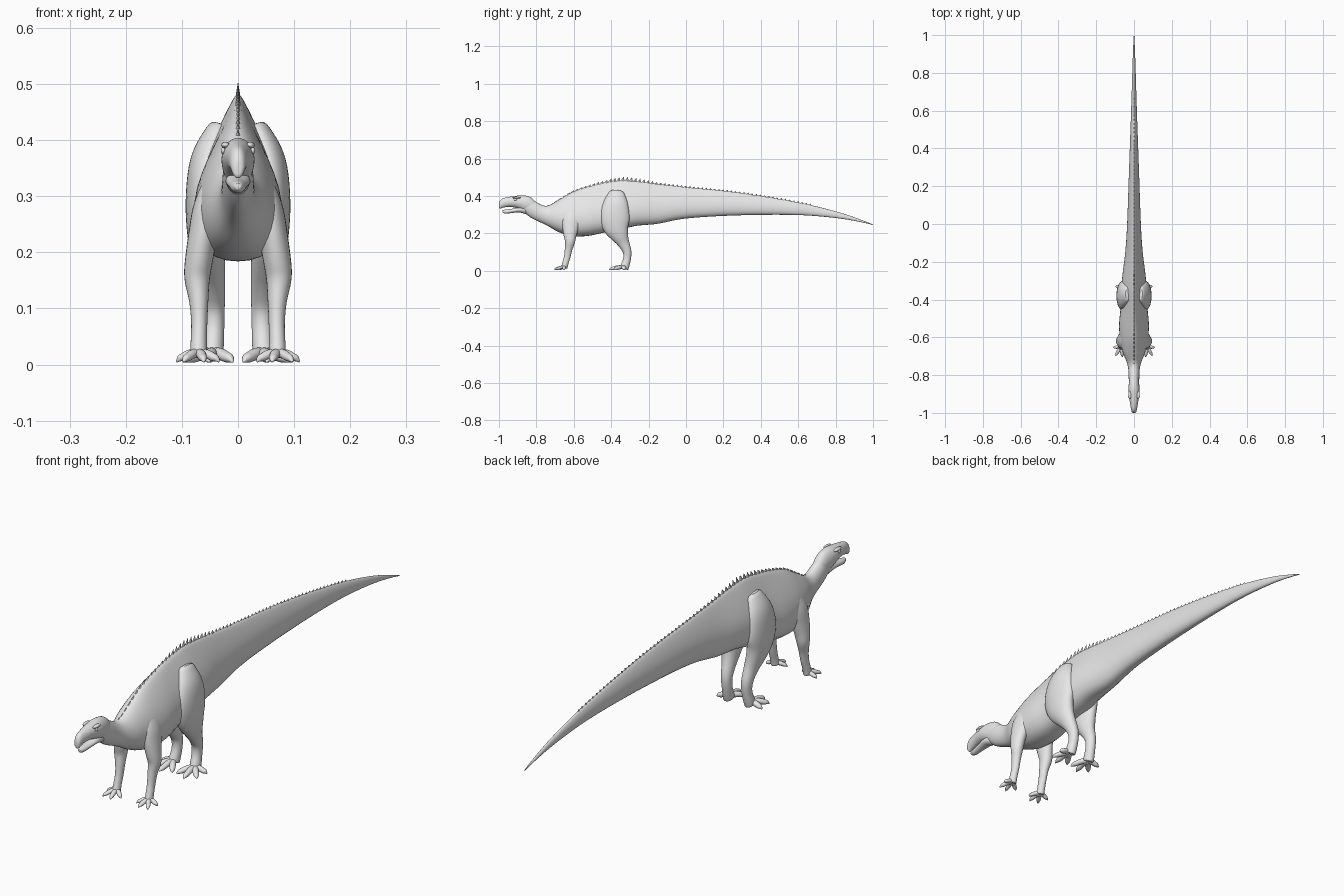
import bpy, bmesh, math
from mathutils import Vector

cube = bpy.data.objects.get("Cube")
if cube:
    bpy.data.objects.remove(cube)

skin = bpy.data.materials.new("grey_skin")
skin.use_nodes = True
skin.diffuse_color = (0.8, 0.8, 0.8, 1)
skin.node_tree.nodes["Principled BSDF"].inputs["Base Color"].default_value = (0.8, 0.8, 0.8, 1)


def loft(name, rings, subdiv=1, angle=60):
    """Skin a closed surface over rings of points."""
    bm = bmesh.new()
    loops = [[bm.verts.new(p) for p in ring] for ring in rings]
    n = len(loops[0])
    for a, b in zip(loops, loops[1:]):
        for i in range(n):
            bm.faces.new((a[i], a[(i + 1) % n], b[(i + 1) % n], b[i]))
    bm.faces.new(loops[0])
    bm.faces.new(loops[-1])
    bmesh.ops.recalc_face_normals(bm, faces=bm.faces)
    return finish(name, bm, subdiv, angle)


def finish(name, bm, subdiv=0, angle=60):
    mesh = bpy.data.meshes.new(name)
    bm.to_mesh(mesh)
    bm.free()
    mesh.materials.append(skin)
    obj = bpy.data.objects.new(name, mesh)
    bpy.context.collection.objects.link(obj)
    if subdiv:
        mod = obj.modifiers.new("smooth", "SUBSURF")
        mod.levels = mod.render_levels = subdiv
    bpy.ops.object.select_all(action="DESELECT")
    obj.select_set(True)
    bpy.context.view_layer.objects.active = obj
    bpy.ops.object.shade_smooth_by_angle(angle=math.radians(angle))
    return obj


def spline(keys, steps):
    """Catmull-Rom interpolation through rows of numbers."""
    out = []
    for i in range(len(keys) - 1):
        k = [keys[max(0, min(len(keys) - 1, i + d))] for d in (-1, 0, 1, 2)]
        for s in range(steps):
            t = s / steps
            out.append([0.5 * (2 * b + (c - a) * t + (2 * a - 5 * b + 4 * c - d) * t * t
                               + (3 * b - a - 3 * c + d) * t ** 3) for a, b, c, d in zip(*k)])
    return out + [list(keys[-1])]


def tube(name, keys, ref, sides=12, steps=3):
    """Oval tube through keys of x, y, z, side radius, other radius."""
    rows = spline(keys, steps)
    pts = [Vector(r[:3]) for r in rows]
    rings = []
    for i, r in enumerate(rows):
        tan = (pts[min(i + 1, len(pts) - 1)] - pts[max(i - 1, 0)]).normalized()
        side = tan.cross(Vector(ref)).normalized()
        other = side.cross(tan)
        turn = [2 * math.pi * j / sides for j in range(sides)]
        rings.append([pts[i] + side * r[3] * math.cos(a) + other * r[4] * math.sin(a) for a in turn])
    return loft(name, rings)


# Half section: width share and height share, ridge to belly
PEAKED = [(0, 1), (.13, .95), (.4, .81), (.68, .65), (.9, .49), (1, .32), (.92, .14), (.55, .02), (0, 0)]
ROUND = [(math.sin(math.pi * i / 8), .5 + .5 * math.cos(math.pi * i / 8)) for i in range(9)]


def section(y, top, low, width, peak):
    half = []
    for p, r in zip(PEAKED, ROUND):
        u, v = [peak * a + (1 - peak) * b for a, b in zip(p, r)]
        half.append((u * width, y, low + v * (top - low)))
    return half + [(-x, yy, z) for x, yy, z in reversed(half[1:-1])]


# Neck, trunk and tail: y, top, underside, half width, ridge sharpness
BODY = [
    (-.88, .385, .325, .022, 0), (-.83, .385, .283, .028, 0), (-.75, .347, .245, .034, .1),
    (-.68, .382, .205, .062, .4), (-.61, .424, .184, .078, .7), (-.53, .452, .184, .082, .9),
    (-.45, .472, .2, .074, 1), (-.35, .487, .22, .07, 1), (-.26, .481, .24, .062, 1),
    (-.15, .467, .25, .048, .9), (0, .45, .279, .038, .8), (.28, .42, .296, .028, .7),
    (.6, .367, .298, .016, .4), (.82, .313, .28, .009, .2), (.95, .268, .257, .004, 0),
    (1, .248, .244, .001, 0),
]
body_rows = spline(BODY, 4)
loft("body", [section(*r) for r in body_rows], angle=80)

# Head: domed skull tapering to a beak
SKULL = [(-.8, .365, .315, .018, 0), (-.83, .395, .31, .026, 0), (-.87, .405, .32, .03, 0),
         (-.905, .402, .335, .029, 0), (-.945, .396, .342, .022, 0),
         (-.98, .388, .337, .016, 0), (-.995, .375, .331, .012, 0), (-1, .36, .338, .006, 0)]
loft("skull", [section(*r) for r in spline(SKULL, 3)])
JAW = [(-.85, .35, .3, .02, 0), (-.89, .342, .312, .023, 0), (-.93, .332, .309, .017, 0),
       (-.965, .328, .305, .013, 0), (-.982, .324, .312, .006, 0)]
loft("lower_jaw", [section(*r) for r in spline(JAW, 3)])

# Spines along the back, tallest over the hips
bm = bmesh.new()
COUNT = 64
for i in range(COUNT):
    y = -.74 + 1.4 * i / (COUNT - 1)
    a, b = next((a, b) for a, b in zip(body_rows, body_rows[1:]) if a[0] <= y <= b[0])
    top = a[1] + (b[1] - a[1]) * (y - a[0]) / (b[0] - a[0])
    height = .005 + .012 * math.exp(-((y + .33) / .13) ** 2)
    base = [bm.verts.new((dx, y + dy, top - .006))
            for dx, dy in ((.004, 0), (0, .011), (-.004, 0), (0, -.011))]
    tip = bm.verts.new((0, y + .007, top + height))
    for j in range(4):
        bm.faces.new((base[j], base[(j + 1) % 4], tip))
    bm.faces.new(base[::-1])
finish("back_spines", bm, angle=20)


def ball(name, centre, size):
    bm = bmesh.new()
    bmesh.ops.create_uvsphere(bm, u_segments=16, v_segments=10, radius=1)
    bmesh.ops.scale(bm, vec=size, verts=bm.verts)
    bmesh.ops.translate(bm, vec=centre, verts=bm.verts)
    return finish(name, bm)


def foot(name, side, x, y, size, angles):
    """Splayed toes, each ending in a pointed claw."""
    for i, (deg, length) in enumerate(angles):
        a = math.radians(deg)
        dx, dy = side * math.sin(a), -math.cos(a)
        prof = [(0, .02, .9), (.4, .019, .9), (.7, .013, .8), (.85, .011, .65), (1, .004, .1)]
        keys = [(x + dx * length * t, y + dy * length * t, z, .013 * r * size, .012 * r * size)
                for t, z, r in prof]
        tube(f"{name}_toe_{i + 1}", keys, (0, 0, 1), sides=8, steps=2)


for side, label in ((1, "left"), (-1, "right")):
    # Foreleg: shoulder, elbow set wide, wrist
    FORE = [(.045, -.6, .33, .016, .04), (.055, -.61, .28, .026, .052), (.062, -.617, .235, .027, .046),
            (.069, -.62, .19, .026, .036), (.073, -.62, .155, .024, .028), (.07, -.628, .115, .018, .021),
            (.069, -.635, .075, .015, .018), (.07, -.645, .04, .015, .017), (.07, -.652, .013, .016, .018)]
    tube(f"{label}_foreleg", [(side * k[0], *k[1:]) for k in FORE], (0, 1, 0))
    foot(f"{label}_fore", side, side * .07, -.65, .85,
         [(-55, .045), (-10, .055), (30, .055), (85, .04)])
    # Hind leg: broad thigh, knee, hock
    HIND = [(.03, -.37, .43, .018, .035), (.052, -.375, .37, .032, .065), (.06, -.38, .3, .034, .08),
            (.058, -.375, .24, .034, .074), (.053, -.355, .19, .031, .05), (.047, -.335, .15, .025, .033),
            (.044, -.315, .105, .021, .024), (.043, -.315, .065, .019, .021),
            (.045, -.325, .03, .02, .023), (.046, -.332, .012, .02, .024)]
    tube(f"{label}_hind_leg", [(side * k[0], *k[1:]) for k in HIND], (0, 1, 0), sides=16)
    foot(f"{label}_hind", side, side * .046, -.335, 1.1,
         [(-32, .07), (5, .078), (42, .068), (95, .052)])
    # Brow and eye
    ball(f"{label}_brow", (side * .022, -.905, .391), (.008, .022, .006))
    ball(f"{label}_eye", (side * .0265, -.912, .381), (.004, .008, .006))
